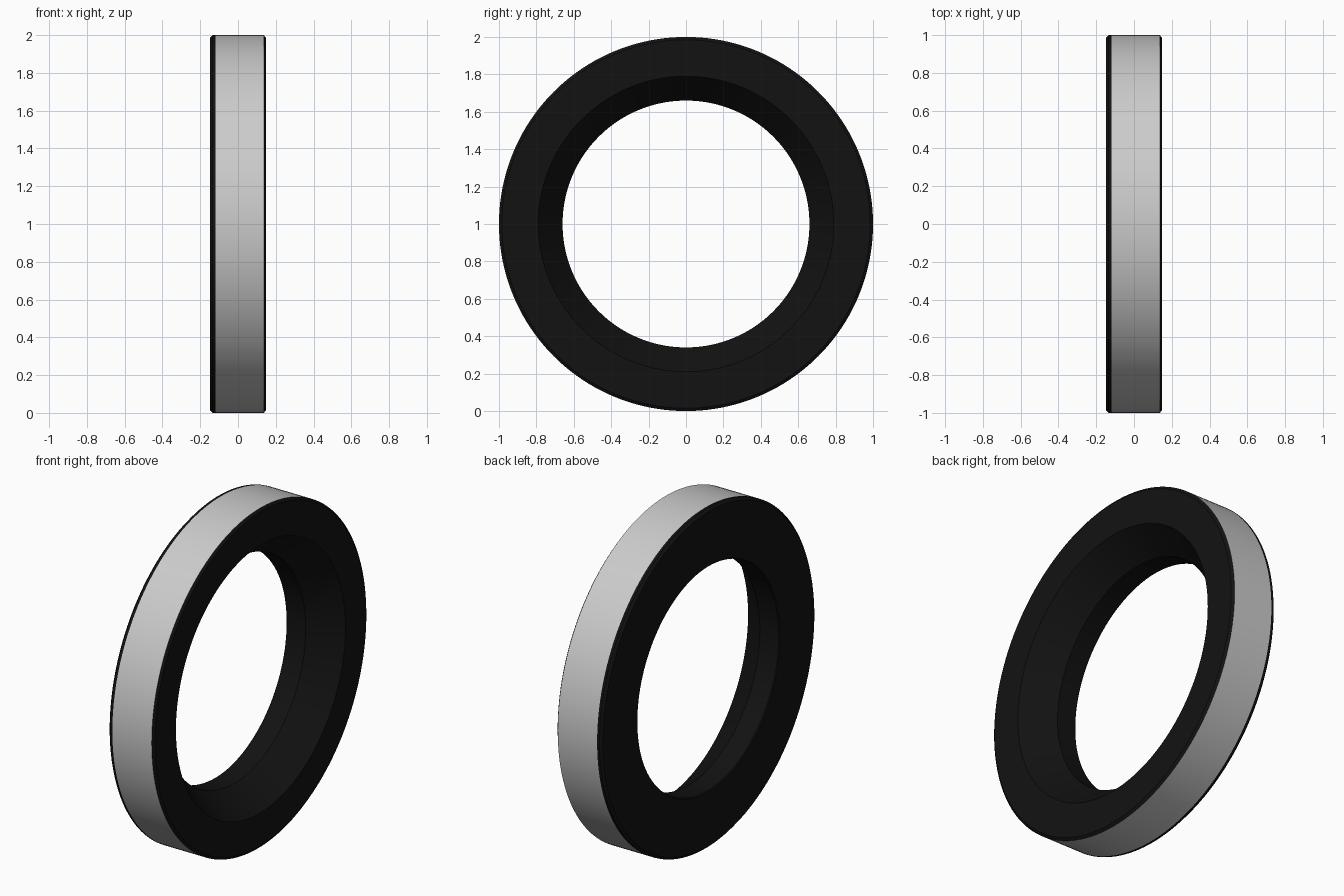
import bpy, bmesh, math

if "Cube" in bpy.data.objects:
    bpy.data.objects.remove(bpy.data.objects["Cube"])

SIDES = 160


def lathe(name, profile, material=None):
    """Revolve an (x, radius) profile around the x axis, resting on z = 0."""
    bm = bmesh.new()
    rings = []
    for x, r in profile:
        rings.append([bm.verts.new((x,
                                    r * math.cos(2 * math.pi * i / SIDES),
                                    r * math.sin(2 * math.pi * i / SIDES) + 1))
                      for i in range(SIDES)])
    for a, b in zip(rings, rings[1:]):
        for i in range(SIDES):
            j = (i + 1) % SIDES
            bm.faces.new((a[i], b[i], b[j], a[j]))
    mesh = bpy.data.meshes.new(name)
    bm.to_mesh(mesh)
    bm.free()
    obj = bpy.data.objects.new(name, mesh)
    bpy.context.collection.objects.link(obj)
    if material:
        mesh.materials.append(material)
    bpy.ops.object.select_all(action='DESELECT')
    obj.select_set(True)
    bpy.context.view_layer.objects.active = obj
    bpy.ops.object.shade_smooth_by_angle(angle=math.radians(25))
    return obj


black = bpy.data.materials.new("black")
black.diffuse_color = (0.006, 0.006, 0.006, 1)
black.use_nodes = True
black.node_tree.nodes["Principled BSDF"].inputs["Base Color"].default_value = black.diffuse_color

# Black ring: chamfered rims, straight bore, flared opening on the right side
lathe("ring_body", [(-0.12, 1.0), (-0.135, 1.0), (-0.148, 0.985),
                    (-0.148, 0.665), (-0.143, 0.66), (-0.02, 0.66),
                    (0.148, 0.79), (0.148, 0.985), (0.137, 1.0)], black)

# Grey band around the outside
lathe("outer_band", [(0.137, 1.0), (-0.12, 1.0)])
